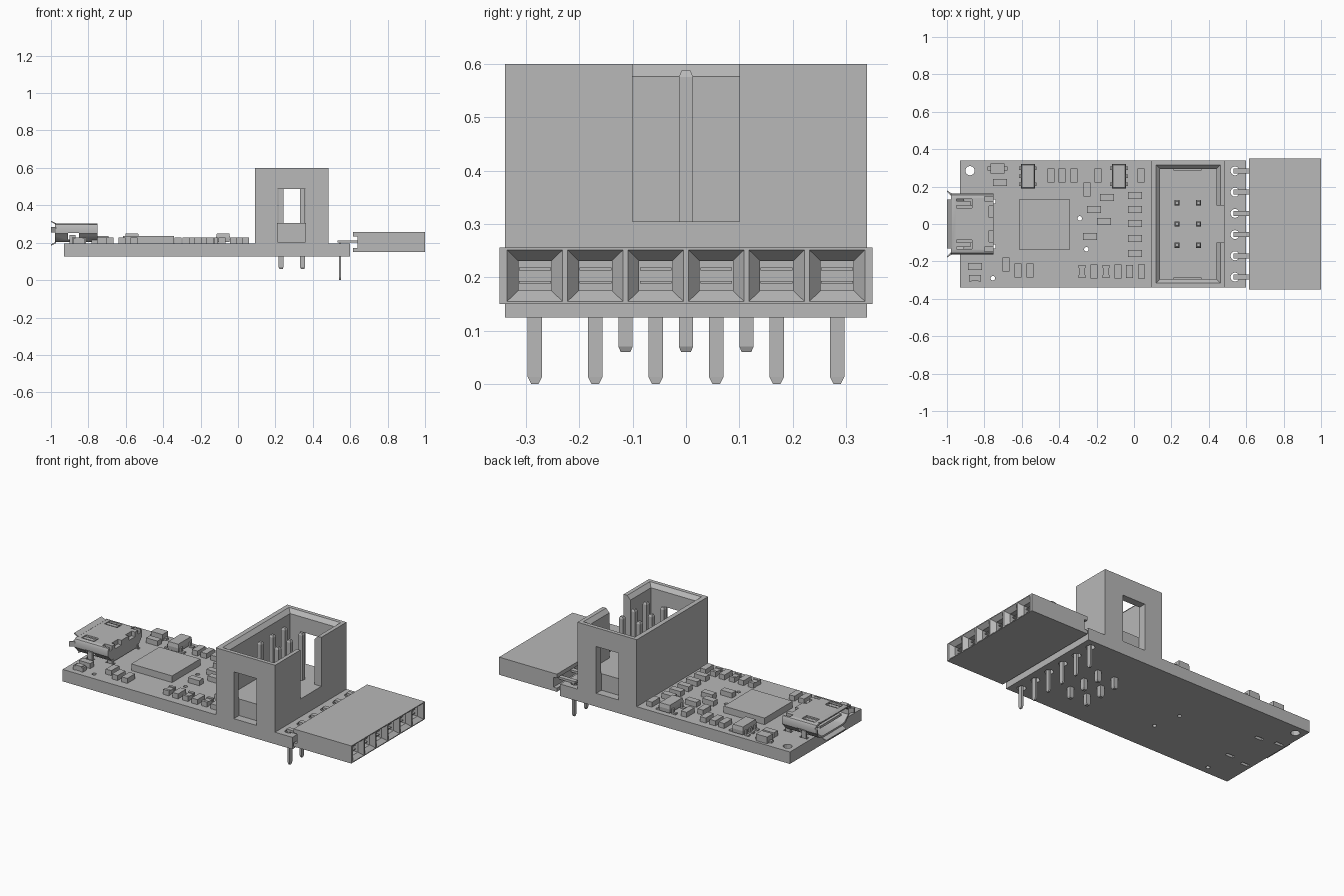
import bpy, bmesh
from mathutils import Vector

if "Cube" in bpy.data.objects:
    bpy.data.objects.remove(bpy.data.objects["Cube"], do_unlink=True)

grey = bpy.data.materials.new("plain_grey")
grey.use_nodes = True
COLOUR = (0.48, 0.48, 0.48, 1)
grey.diffuse_color = COLOUR
grey.node_tree.nodes["Principled BSDF"].inputs["Base Color"].default_value = COLOUR

# Position along the axis plus the two cross coordinates
PLACE = {"x": lambda t, u, v: (t, u, v),
         "y": lambda t, u, v: (u, t, v),
         "z": lambda t, u, v: (u, v, t)}


def rings(name, axis, sections):
    """Skin a list of (position, outline) sections into a closed solid."""
    bm = bmesh.new()
    loops = [[bm.verts.new(PLACE[axis](t, u, v)) for u, v in pts] for t, pts in sections]
    n = len(loops[0])
    for a, b in zip(loops, loops[1:]):
        for i in range(n):
            j = (i + 1) % n
            bm.faces.new((a[i], a[j], b[j], b[i]))
    bm.faces.new(loops[0])
    bm.faces.new(loops[-1])
    bmesh.ops.recalc_face_normals(bm, faces=bm.faces)
    me = bpy.data.meshes.new(name)
    bm.to_mesh(me)
    bm.free()
    me.materials.append(grey)
    ob = bpy.data.objects.new(name, me)
    bpy.context.collection.objects.link(ob)
    return ob


def loft(name, axis, *sections):
    """Rectangular sections: (position, u centre, v centre, u size, v size)."""
    return rings(name, axis, [(t, [(u - a / 2, v - b / 2), (u + a / 2, v - b / 2),
                                   (u + a / 2, v + b / 2), (u - a / 2, v + b / 2)])
                              for t, u, v, a, b in sections])


def box(name, x0, x1, y0, y1, z0, z1):
    s = ((x0 + x1) / 2, (y0 + y1) / 2, x1 - x0, y1 - y0)
    return loft(name, "z", (z0, *s), (z1, *s))


def drill(x, y, r):
    bpy.ops.mesh.primitive_cylinder_add(vertices=16, radius=r, depth=0.3, location=(x, y, 0.16))
    return bpy.context.object


def cut(ob, cutters):
    """Subtract each cutter, then discard it."""
    for c in cutters:
        mod = ob.modifiers.new("cut", "BOOLEAN")
        mod.operation = "DIFFERENCE"
        mod.solver = "EXACT"
        mod.object = c
        bpy.context.view_layer.objects.active = ob
        bpy.ops.object.modifier_apply(modifier=mod.name)
        bpy.data.objects.remove(c, do_unlink=True)


TOP = 0.197
PITCH = 0.1135
ROWS = [(i - 2.5) * PITCH for i in range(6)]

# Circuit board with mounting, via, lead and tab holes
board = box("circuit_board", -0.93, 0.6, -0.34, 0.34, 0.125, TOP)
holes = [drill(-0.877, 0.285, 0.025)]
holes += [drill(x, y, 0.012) for x, y in ((-0.29, 0.03), (-0.255, -0.135), (-0.755, -0.29))]
holes += [drill(0.54, y, 0.024) for y in ROWS]
for s in (-1, 1):
    holes.append(box("tab_slot", -0.91, -0.86, s * 0.14 - 0.01, s * 0.14 + 0.01, 0.1, 0.25))
    holes.append(box("tab_slot", -0.79, -0.74, s * 0.12 - 0.01, s * 0.12 + 0.01, 0.1, 0.25))
cut(board, holes)

# Shrouded box header: cavity, chamfered rim, key slot and two end windows
shroud = box("header_shroud", 0.09, 0.485, -0.34, 0.34, TOP, 0.6)
cut(shroud, [
    box("cavity", 0.14, 0.44, -0.295, 0.295, 0.305, 0.7),
    loft("rim", "z", (0.577, 0.29, 0, 0.3, 0.59), (0.601, 0.29, 0, 0.345, 0.635)),
    box("key", 0.4, 0.5, -0.1, 0.1, 0.305, 0.7),
    box("window", 0.21, 0.36, -0.4, -0.29, 0.205, 0.487),
    box("window", 0.21, 0.36, 0.29, 0.4, 0.205, 0.487)])
for x in (0.23, 0.345):
    for y in (-PITCH, 0, PITCH):
        loft("header_pin", "z", (0.06, x, y, 0.018, 0.018), (0.07, x, y, 0.027, 0.027),
             (0.576, x, y, 0.027, 0.027), (0.588, x, y, 0.016, 0.016))

# Six-way socket with funnelled mouths and a recessed back
socket = box("socket_body", 0.615, 1.0, -0.35, 0.35, 0.15, 0.256)
cutters = [box("back_recess", 0.6, 0.638, -0.4, 0.4, 0.172, 0.232)]
for y in ROWS:
    cutters.append(loft("mouth", "x", (0.75, y, 0.203, 0.062, 0.056), (0.975, y, 0.203, 0.062, 0.056),
                        (1.001, y, 0.203, 0.106, 0.098)))
cut(socket, cutters)
for y in ROWS:
    box("socket_lead", 0.531, 0.66, y - 0.0135, y + 0.0135, 0.2, 0.213)
    loft("socket_leg", "z", (0, 0.545, y, 0.01, 0.014), (0.013, 0.545, y, 0.012, 0.027),
         (0.205, 0.545, y, 0.012, 0.027))
    for z in (0.188, 0.213):
        box("socket_contact", 0.74, 0.96, y - 0.03, y + 0.03, z, z + 0.005)

# Connector shell: hollow, with side windows and latch slots
half = [(0.1, 0.204), (0.125, 0.212), (0.148, 0.238), (0.16, 0.25),
        (0.162, 0.285), (0.155, 0.298), (0.14, 0.303)]
outline = half + [(-y, z) for y, z in reversed(half)]
inner = [(y * 0.92, 0.253 + (z - 0.253) * 0.8) for y, z in outline]
shell = rings("connector_shell", "x", [(-0.978, outline), (-0.752, outline)])
cutters = [rings("hollow", "x", [(-1.1, inner), (-0.8, inner)]),
           box("side_window", -0.91, -0.85, -0.3, 0.3, 0.218, 0.252)]
for s in (-1, 1):
    cutters.append(box("latch_slot", -0.95, -0.865, s * 0.11 - 0.024, s * 0.11 + 0.024, 0.285, 0.35))
    cutters.append(box("rear_slot", -0.8, -0.74, s * 0.135 - 0.012, s * 0.135 + 0.012, 0.28, 0.35))
    cutters.append(box("rear_notch", -0.775, -0.74, s * 0.065 - 0.03, s * 0.065 + 0.03, 0.275, 0.35))
cut(shell, cutters)
bpy.context.view_layer.objects.active = shell
shell.select_set(True)
bpy.ops.object.shade_smooth_by_angle(angle=0.6)
box("connector_tongue", -0.965, -0.79, -0.1, 0.1, 0.256, 0.27)
for s in (-1, 1):
    # Latch springs, side flares and mounting tabs
    box("latch_spring", -0.95, -0.875, s * 0.11 - 0.012, s * 0.11 + 0.012, 0.29, 0.298)
    rings("side_flare", "z", [(z, [(-0.978, s * 0.15), (-1, s * 0.172), (-1, s * 0.18), (-0.972, s * 0.161)])
                              for z in (0.255, 0.285)])
    box("shell_tab", -0.9, -0.87, s * 0.14 - 0.006, s * 0.14 + 0.006, 0.14, 0.24)
    box("rear_tab", -0.782, -0.75, s * 0.12 - 0.006, s * 0.12 + 0.006, 0.14, 0.22)
for name, w, z, d in (("top_flare", 0.13, 0.297, 0.014), ("bottom_flare", 0.095, 0.205, -0.014)):
    rings(name, "y", [(y, [(-0.975, z), (-1, z + d), (-1, z + d * 1.5), (-0.972, z + d * 0.5)])
                      for y in (-w, w)])


# Surface parts
def chip(name, x, y, w, d, h):
    return box(name, x - w / 2, x + w / 2, y - d / 2, y + d / 2, TOP, TOP + h)


chip("main_chip", -0.479, -0.003, 0.272, 0.268, 0.04)

upright = [(x, 0.26) for x in (-0.444, -0.385, -0.321, -0.193, 0.037)]
upright += [(x, -0.254) for x in (-0.214, -0.086, 0.04)]
upright += [(-0.251, 0.185), (-0.684, -0.217), (-0.62, -0.249), (-0.556, -0.249)]
for x, y in upright:
    chip("small_part", x, y, 0.038, 0.075, 0.03)

level = [(0.005, y) for y in (0.152, 0.078, 0.003, -0.078, -0.158)]
level += [(-0.144, 0.142), (-0.214, 0.078), (-0.16, 0.013), (-0.235, -0.067),
          (-0.716, 0.222), (-0.85, -0.227)]
for x, y in level:
    chip("small_part", x, y, 0.075, 0.038, 0.03)

# Parts with raised end caps
for x in (-0.278, -0.15, -0.024):
    chip("capped_part", x, -0.254, 0.033, 0.06, 0.025)
    for s in (-1, 1):
        chip("end_cap", x, -0.254 + s * 0.026, 0.038, 0.016, 0.03)
chip("lamp_part", -0.85, -0.29, 0.045, 0.03, 0.03)
for s in (-1, 1):
    chip("lamp_cap", -0.85 + s * 0.025, -0.29, 0.014, 0.036, 0.025)

# Legged chips and the diode
for cx, left, right in ((-0.567, (-1, 0, 1), (-1, 1)), (-0.08, (-1, 1), (-1, 0, 1))):
    loft("legged_chip", "z", (TOP + 0.006, cx, 0.255, 0.068, 0.126), (TOP + 0.03, cx, 0.255, 0.075, 0.13),
         (TOP + 0.053, cx, 0.255, 0.066, 0.122))
    for side, legs in ((-1, left), (1, right)):
        for k in legs:
            y = 0.255 + k * 0.043
            chip("chip_foot", cx + side * 0.052, y, 0.026, 0.018, 0.008)
            chip("chip_knee", cx + side * 0.042, y, 0.01, 0.018, 0.03)
chip("diode_body", -0.73, 0.297, 0.075, 0.055, 0.04)
for s in (-1, 1):
    chip("diode_foot", -0.73 + s * 0.044, 0.297, 0.018, 0.02, 0.012)
